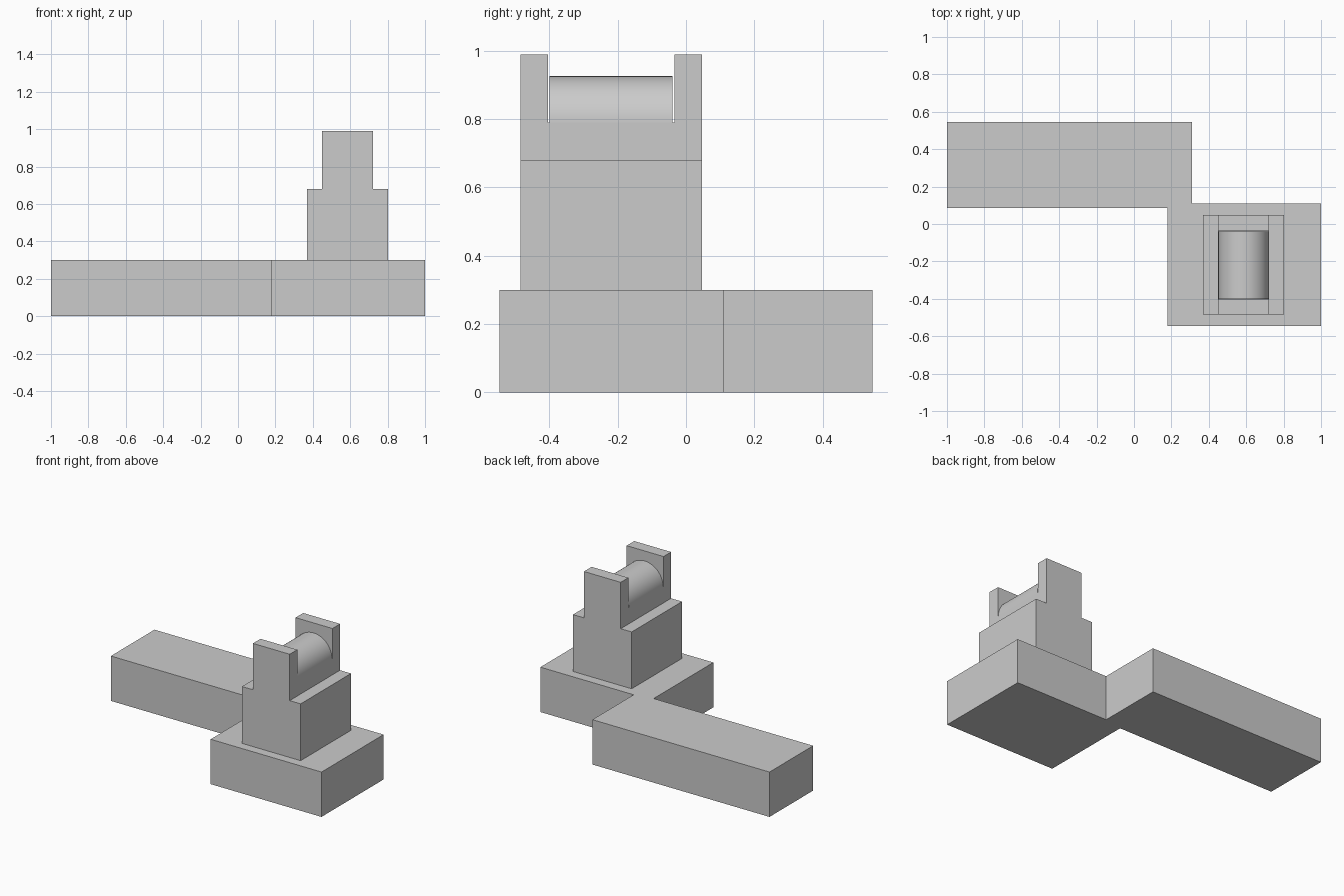
import bpy, bmesh, math
from mathutils import Vector

cube = bpy.data.objects.get("Cube")
if cube:
    bpy.data.objects.remove(cube, do_unlink=True)

GREY = (0.6, 0.6, 0.6, 1)
grey = bpy.data.materials.new("plain grey")
grey.use_nodes = True
grey.diffuse_color = GREY
grey.node_tree.nodes["Principled BSDF"].inputs["Base Color"].default_value = GREY


def extrude(name, points, direction):
    """Extrude a closed outline of 3D points into a solid."""
    bm = bmesh.new()
    face = bm.faces.new([bm.verts.new(p) for p in points])
    result = bmesh.ops.extrude_face_region(bm, geom=[face], use_keep_orig=True)
    moved = [v for v in result["geom"] if isinstance(v, bmesh.types.BMVert)]
    bmesh.ops.translate(bm, verts=moved, vec=Vector(direction))
    bmesh.ops.recalc_face_normals(bm, faces=bm.faces)
    mesh = bpy.data.meshes.new(name)
    bm.to_mesh(mesh)
    bm.free()
    mesh.materials.append(grey)
    obj = bpy.data.objects.new(name, mesh)
    bpy.context.collection.objects.link(obj)
    return obj


def along_y(name, profile, y0, y1):
    """Extrude an x-z profile from y0 to y1."""
    return extrude(name, [(x, y0, z) for x, z in profile], (0, y1 - y0, 0))


BASE_TOP, STEP, SEAT, TOP = 0.3, 0.68, 0.79, 0.99
MID_X, RADIUS, HALF_WIDTH = 0.586, 0.136, 0.217
FRONT, BACK = -0.485, 0.047
SLOT_FRONT, SLOT_BACK = -0.405, -0.034

# Offset footprint: long wing joined to the tower plinth
footprint = [(-1, 0.085), (0.18, 0.085), (0.18, -0.546), (1, -0.546),
             (1, 0.11), (0.31, 0.11), (0.31, 0.546), (-1, 0.546)]
extrude("base", [(x, y, 0) for x, y in footprint], (0, 0, BASE_TOP))

# Stepped tower, mirrored about its middle
half = [(HALF_WIDTH, BASE_TOP), (HALF_WIDTH, STEP), (RADIUS, STEP), (RADIUS, TOP)]
outline = [(MID_X + x, z) for x, z in half]
outline += [(MID_X - x, z) for x, z in reversed(half)]
tower = along_y("tower", outline, FRONT, BACK)

# Slot that leaves an upright gable at each end
slot = [(MID_X - 0.3, SEAT), (MID_X + 0.3, SEAT), (MID_X + 0.3, 1.2), (MID_X - 0.3, 1.2)]
cutter = along_y("slot_cutter", slot, SLOT_FRONT, SLOT_BACK)
cutter.hide_render = True
cutter.hide_set(True)
cut = tower.modifiers.new("slot", "BOOLEAN")
cut.operation = "DIFFERENCE"
cut.solver = "EXACT"
cut.object = cutter
bpy.context.view_layer.objects.active = tower
bpy.ops.object.modifier_apply(modifier=cut.name)
bpy.data.objects.remove(cutter, do_unlink=True)

# Barrel roof with a hairline gap at each gable
SEGMENTS = 32
arc = [(MID_X + RADIUS * math.cos(math.pi * i / SEGMENTS),
        SEAT + RADIUS * math.sin(math.pi * i / SEGMENTS)) for i in range(SEGMENTS + 1)]
barrel = along_y("barrel_roof", arc, SLOT_FRONT + 0.005, SLOT_BACK - 0.005)
bpy.ops.object.select_all(action="DESELECT")
barrel.select_set(True)
bpy.context.view_layer.objects.active = barrel
bpy.ops.object.shade_smooth_by_angle(angle=math.radians(30))
